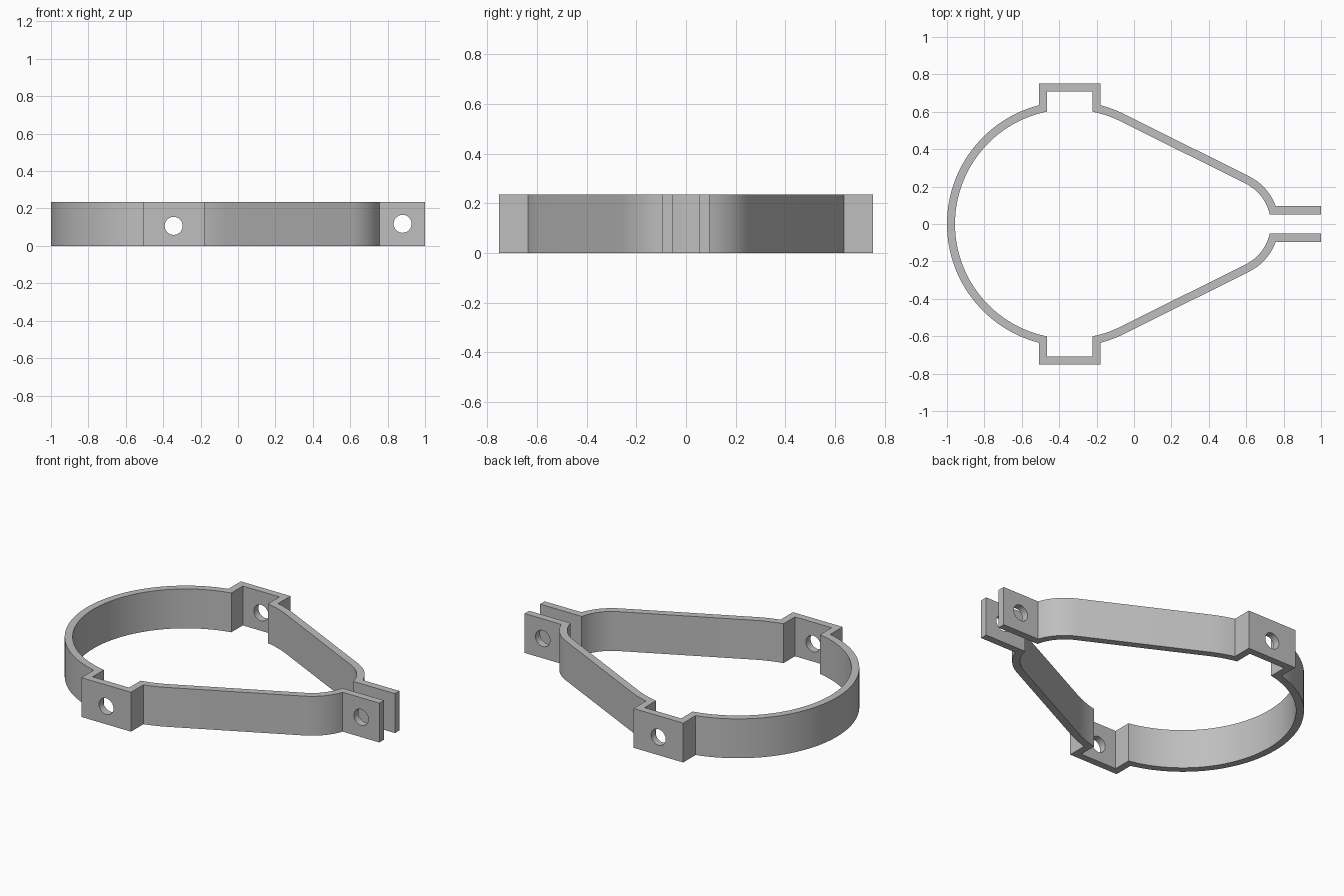
import bpy, bmesh, math
from mathutils import Vector

if "Cube" in bpy.data.objects:
    bpy.data.objects.remove(bpy.data.objects["Cube"], do_unlink=True)

HEIGHT, WALL = 0.235, 0.043
BIG_X, BIG_R = -0.344, 0.656          # large bend
SMALL_X, SMALL_R = 0.49, 0.284        # small bend near the tabs
TAB_Y = 0.052                         # inner face of each tab
SLOPE = math.acos((BIG_R - SMALL_R) / (SMALL_X - BIG_X))   # tangent angle

steel = bpy.data.materials.new("grey_steel")
steel.use_nodes = True
grey = (0.52, 0.52, 0.52, 1)
steel.diffuse_color = grey
steel.node_tree.nodes["Principled BSDF"].inputs["Base Color"].default_value = grey


def arc(cx, r, start, end, steps):
    return [(cx + r * math.cos(a), r * math.sin(a))
            for a in (start + (end - start) * i / steps for i in range(steps + 1))]


def half_path(inset):
    """Back half of the strap, from the round end to the tab tip."""
    big, small = BIG_R - inset, SMALL_R - inset
    half_w, top = 0.164 - inset, 0.752 - inset
    bend = math.acos(half_w / big)
    tab_y = TAB_Y + WALL - inset
    pts = arc(BIG_X, big, math.pi, math.pi - bend, 28)
    pts += [(BIG_X - half_w, top), (BIG_X + half_w, top)]
    pts += arc(BIG_X, big, bend, SLOPE, 5)
    pts += arc(SMALL_X, small, SLOPE, math.asin(tab_y / small), 12)
    return pts + [(1, tab_y)]


def full_path(inset):
    half = half_path(inset)
    return [(x, -y) for x, y in reversed(half[1:])] + half


# Bent strap: one closed outline, extruded upward
bm = bmesh.new()
outline = full_path(0) + full_path(WALL)[::-1]
cap = bm.faces.new([bm.verts.new((x, y, 0)) for x, y in outline])
new = bmesh.ops.extrude_face_region(bm, geom=[cap], use_keep_orig=True)["geom"]
bmesh.ops.translate(bm, vec=Vector((0, 0, HEIGHT)),
                    verts=[v for v in new if isinstance(v, bmesh.types.BMVert)])
bmesh.ops.recalc_face_normals(bm, faces=bm.faces)
mesh = bpy.data.meshes.new("clamp_strap")
bm.to_mesh(mesh)
bm.free()
mesh.materials.append(steel)
strap = bpy.data.objects.new("clamp_strap", mesh)
bpy.context.collection.objects.link(strap)

# Bolt holes through the side brackets and the tabs
for name, x, z in (("bracket_hole", BIG_X, 0.107), ("tab_hole", 0.88, 0.118)):
    bpy.ops.mesh.primitive_cylinder_add(vertices=40, radius=0.048, depth=2,
                                        location=(x, 0, z), rotation=(math.pi / 2, 0, 0))
    cutter = bpy.context.object
    cutter.name = name
    cutter.hide_render = True
    cutter.data.materials.append(steel)
    bpy.ops.object.select_all(action="DESELECT")
    strap.select_set(True)
    bpy.context.view_layer.objects.active = strap
    cut = strap.modifiers.new(name, "BOOLEAN")
    cut.operation, cut.solver, cut.object = "DIFFERENCE", "EXACT", cutter
    bpy.ops.object.modifier_apply(modifier=cut.name)
    bpy.data.objects.remove(cutter, do_unlink=True)

bpy.ops.object.shade_smooth_by_angle(angle=math.radians(30))
